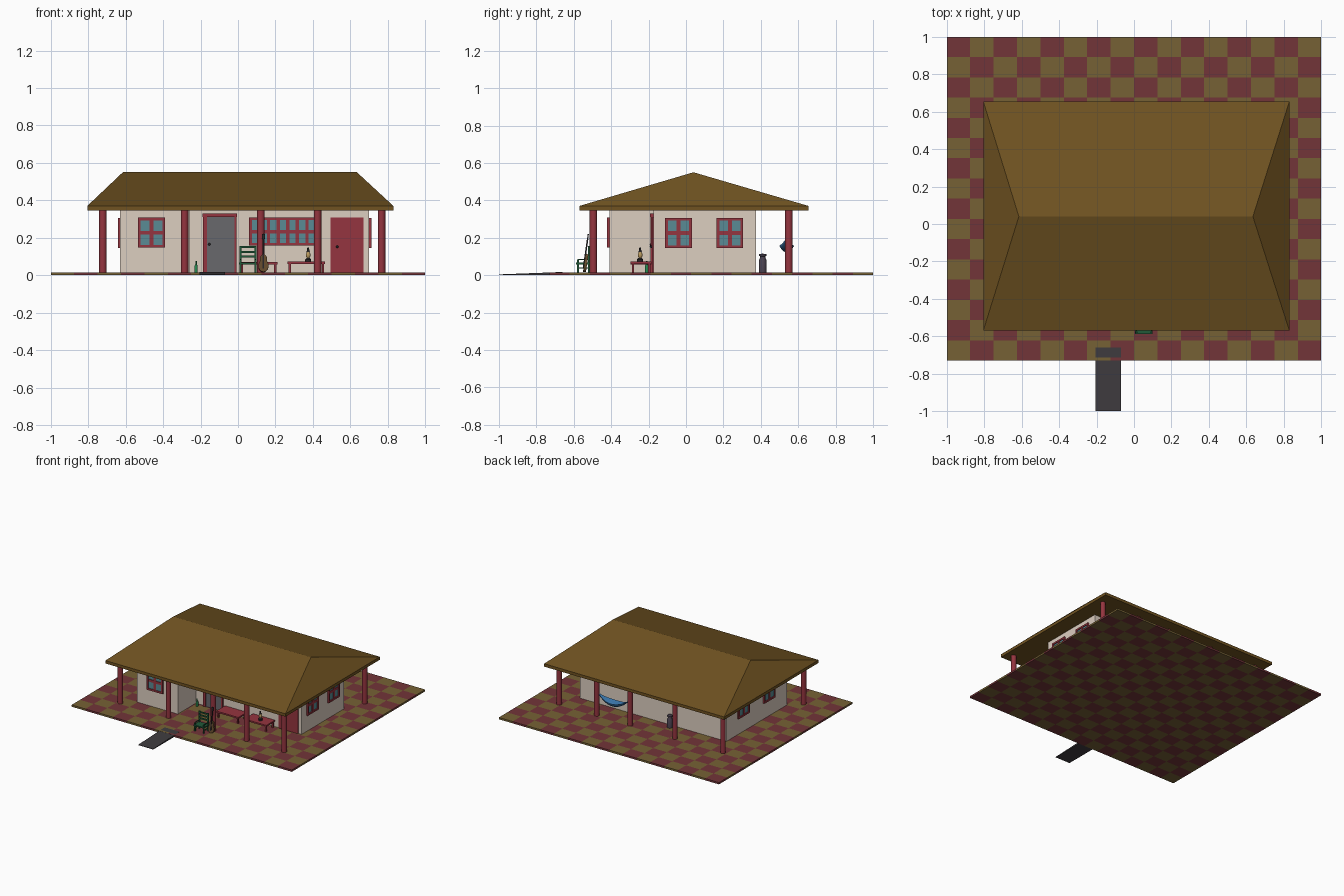
import bpy, bmesh, math
from mathutils import Matrix, Vector

if "Cube" in bpy.data.objects:
    bpy.data.objects.remove(bpy.data.objects["Cube"])


def mat(name, r, g, b):
    m = bpy.data.materials.new(name)
    m.diffuse_color = (r, g, b, 1)
    m.use_nodes = True
    m.node_tree.nodes["Principled BSDF"].inputs["Base Color"].default_value = m.diffuse_color
    return m


RED = mat("red paint", 0.30, 0.035, 0.05)
TILE_R = mat("red tile", 0.17, 0.035, 0.04)
TILE_O = mat("olive tile", 0.18, 0.12, 0.035)
ROOF = mat("thatch", 0.16, 0.085, 0.015)
WALL = mat("plaster", 0.72, 0.62, 0.53)
GLASS = mat("window glass", 0.10, 0.26, 0.30)
GREY = mat("door grey", 0.14, 0.14, 0.15)
PATH = mat("path grey", 0.05, 0.045, 0.05)
GREEN = mat("chair green", 0.015, 0.10, 0.04)
BOTTLE = mat("bottle green", 0.02, 0.25, 0.08)
BLUE = mat("hammock blue", 0.04, 0.17, 0.38)
DARK = mat("dark metal", 0.02, 0.018, 0.02)
CAN = mat("can metal", 0.07, 0.055, 0.08)
WOOD = mat("guitar wood", 0.13, 0.07, 0.025)
AMBER = mat("lamp glass", 0.5, 0.33, 0.12)


def finish(name, bm, *mats):
    me = bpy.data.meshes.new(name)
    bm.normal_update()
    bm.to_mesh(me)
    bm.free()
    for m in mats:
        me.materials.append(m)
    ob = bpy.data.objects.new(name, me)
    bpy.context.collection.objects.link(ob)
    return ob


def boxes(name, m, *parts):
    """One object made of boxes given as (x0, x1, y0, y1, z0, z1)."""
    bm = bmesh.new()
    for x0, x1, y0, y1, z0, z1 in parts:
        c = Vector((x0 + x1, y0 + y1, z0 + z1)) / 2
        s = Matrix.Diagonal((x1 - x0, y1 - y0, z1 - z0, 1))
        bmesh.ops.create_cube(bm, size=1, matrix=Matrix.Translation(c) @ s)
    return finish(name, bm, m)


def lathe(name, m, loc, profile, n=16):
    """Turn (radius, height) points round the z axis."""
    bm = bmesh.new()
    vs = [bm.verts.new((r, 0, z)) for r, z in profile]
    es = [bm.edges.new(p) for p in zip(vs, vs[1:])]
    bmesh.ops.spin(bm, geom=vs + es, axis=(0, 0, 1), cent=(0, 0, 0), angle=2 * math.pi, steps=n)
    bmesh.ops.remove_doubles(bm, verts=bm.verts, dist=1e-5)
    bmesh.ops.recalc_face_normals(bm, faces=bm.faces)
    ob = finish(name, bm, m)
    ob.location = loc
    ob.data.shade_smooth()
    ob.data.set_sharp_from_angle(angle=math.radians(40))
    return ob


def prism(name, m, pts, z0, z1):
    """Extrude an outline upward."""
    bm = bmesh.new()
    f = bm.faces.new([bm.verts.new((x, y, z0)) for x, y in pts])
    r = bmesh.ops.extrude_face_region(bm, geom=[f])
    bmesh.ops.translate(bm, vec=(0, 0, z1 - z0), verts=[v for v in r["geom"] if isinstance(v, bmesh.types.BMVert)])
    bmesh.ops.recalc_face_normals(bm, faces=bm.faces)
    return finish(name, bm, m)


def window(name, loc, angle, w, h, cols=2, bar=0.02):
    """Glass with frame and glazing bars; local -y points outward."""
    a, b, t = w / 2, h / 2, 0.014
    frame = [(-a, a, -0.012, 0.005, -b, -b + t), (-a, a, -0.012, 0.005, b - t, b),
             (-a, -a + t, -0.012, 0.005, -b, b), (a - t, a, -0.012, 0.005, -b, b),
             (-a, a, -0.010, 0.005, -bar / 2, bar / 2)]
    for i in range(1, cols):
        x = -a + w * i / cols
        frame.append((x - bar / 2, x + bar / 2, -0.010, 0.005, -b, b))
    for ob in (boxes(name + "_frame", RED, *frame),
               boxes(name + "_glass", GLASS, (-a + 0.005, a - 0.005, -0.005, 0.004, -b + 0.005, b - 0.005))):
        ob.location = loc
        ob.rotation_euler.z = math.radians(angle)


F = 0.015  # floor height

# checkered floor
bm = bmesh.new()
bmesh.ops.create_grid(bm, x_segments=16, y_segments=16, size=1,
                      matrix=Matrix.Translation((0, 0.135, F)) @ Matrix.Diagonal((1, 0.865, 1, 1)))
for f in bm.faces:
    c = f.calc_center_median()
    i, j = int((c.x + 1) / 0.125), int((c.y + 0.73) / (1.73 / 16))
    f.material_index = (i + j + 1) % 2
floor = finish("tiled_floor", bm, TILE_R, TILE_O)
mod = floor.modifiers.new("thickness", "SOLIDIFY")
mod.thickness, mod.offset = F, -1

# entrance ramp
bm = bmesh.new()
bmesh.ops.create_cube(bm, size=1, matrix=Matrix.Translation((-0.1375, -0.83, 0.005)) @ Matrix.Diagonal((0.135, 0.34, 0.01, 1)))
for v in bm.verts:
    top = v.co.z > 0.005
    v.co.z = ((0.004 if v.co.y < -0.9 else 0.017) if top else 0)
finish("entrance_ramp", bm, PATH)

# walls with the front left room standing forward
prism("walls", WALL, [(-0.63, -0.41), (-0.26, -0.41), (-0.26, -0.175), (0.70, -0.175), (0.70, 0.375), (-0.63, 0.375)], F, 0.35)

# hipped roof
bm = bmesh.new()
eave = [(-0.805, -0.57), (0.83, -0.57), (0.83, 0.655), (-0.805, 0.655)]
lo = [bm.verts.new((x, y, 0.346)) for x, y in eave]
hi = [bm.verts.new((x, y, 0.37)) for x, y in eave]
ra, rb = bm.verts.new((-0.615, 0.04, 0.55)), bm.verts.new((0.635, 0.04, 0.55))
bm.faces.new(lo[::-1])
for i in range(4):
    k = (i + 1) % 4
    bm.faces.new((lo[i], lo[k], hi[k], hi[i]))
for f in ((hi[0], hi[1], rb, ra), (hi[1], hi[2], rb), (hi[2], hi[3], ra, rb), (hi[3], hi[0], ra)):
    bm.faces.new(f)
finish("roof", bm, ROOF)

# porch posts, front and back
for y, side in ((-0.495, "front"), (0.55, "back")):
    for i, x in enumerate((-0.722, -0.285, 0.122, 0.425, 0.767)):
        lathe(f"{side}_post_{i + 1}", RED, (x, y, 0), [(0, F), (0.02, F), (0.02, 0.35), (0, 0.35)])

# windows
window("front_window", (-0.4625, -0.41, 0.227), 0, 0.145, 0.16)
window("long_window", (0.24, -0.175, 0.233), 0, 0.36, 0.15, 7, 0.018)
for i, y in enumerate((-0.04, 0.235)):
    window(f"right_window_{i + 1}", (0.70, y, 0.225), 90, 0.142, 0.16)
for i, y in enumerate((-0.175, 0.16)):
    window(f"left_window_{i + 1}", (-0.63, y, 0.225), -90, 0.145, 0.16)

# main door and side door
boxes("main_door", GREY, (-0.166, -0.018, -0.181, -0.17, F, 0.313))
boxes("main_door_frame", RED, (-0.187, -0.165, -0.189, -0.17, F, 0.325), (-0.02, -0.008, -0.189, -0.17, F, 0.325),
      (-0.19, -0.006, -0.192, -0.17, 0.312, 0.329))
boxes("side_door", RED, (0.495, 0.67, -0.181, -0.17, F, 0.307))
for n, x, z in (("main", -0.153, 0.165), ("side", 0.53, 0.152)):
    bm = bmesh.new()
    bmesh.ops.create_uvsphere(bm, u_segments=10, v_segments=6, radius=0.007, matrix=Matrix.Translation((x, -0.187, z)))
    finish(n + "_door_knob", bm, DARK)

# benches
for n, x0, x1, h in (("bench", 0.01, 0.21, 0.07), ("low_table", 0.265, 0.465, 0.073)):
    legs = [(x, x + 0.012, y, y + 0.012, F, h - 0.01) for x in (x0 + 0.005, x1 - 0.017) for y in (-0.29, -0.202)]
    boxes(n, RED, (x0, x1, -0.297, -0.184, h - 0.012, h), *legs)

# chair
legs = [(x, x + 0.01, -0.583, -0.573, F, 0.08) for x in (0.008, 0.088)]
legs += [(x, x + 0.01, -0.525, -0.515, F, 0.157) for x in (0.008, 0.088)]
slats = [(0.01, 0.096, -0.524, -0.516, z, z + 0.011) for z in (0.094, 0.119, 0.144)]
rails = [(x + 0.002, x + 0.008, -0.58, -0.52, z, z + 0.006) for x in (0.008, 0.088) for z in (0.035, 0.08)]
boxes("chair", GREEN, (0.006, 0.1, -0.587, -0.515, 0.058, 0.068), *legs, *slats, *rails)

# guitar leaning on a post
bm = bmesh.new()
outline = []
for i in range(28):
    t = 2 * math.pi * i / 28
    z = 0.05 - 0.048 * math.cos(t)
    w = 0.033 - 0.010 * z / 0.1 - 0.008 * math.exp(-((z - 0.062) / 0.014) ** 2)
    outline.append((w * math.sin(t), z))
f = bm.faces.new([bm.verts.new((x, -0.008, z)) for x, z in outline])
r = bmesh.ops.extrude_face_region(bm, geom=[f])
bmesh.ops.translate(bm, vec=(0, 0.016, 0), verts=[v for v in r["geom"] if isinstance(v, bmesh.types.BMVert)])
bmesh.ops.recalc_face_normals(bm, faces=bm.faces)
body = finish("guitar_body", bm, WOOD)
neck = boxes("guitar_neck", DARK, (-0.004, 0.004, -0.012, -0.004, 0.02, 0.18), (-0.008, 0.008, -0.011, -0.005, 0.18, 0.205))
for ob in (body, neck):
    ob.location = (0.136, -0.543, F)
    ob.rotation_euler.x = math.radians(-8)

# bottle, milk can and oil lamp
lathe("bottle", BOTTLE, (-0.224, -0.21, F), [(0, 0), (0.009, 0), (0.009, 0.033), (0.004, 0.044), (0.004, 0.06), (0, 0.06)], 12)
lathe("milk_can", CAN, (-0.14, 0.41, F), [(0, 0), (0.021, 0), (0.021, 0.065), (0.014, 0.078), (0.014, 0.086),
                                          (0.02, 0.088), (0.02, 0.098), (0, 0.1)])
lamp = (0.375, -0.245, 0.073)
lathe("lamp_base", DARK, lamp, [(0, 0), (0.016, 0), (0.016, 0.012), (0.008, 0.02), (0, 0.02)], 12)
lathe("lamp_glass", AMBER, lamp, [(0.007, 0.019), (0.013, 0.03), (0.012, 0.04), (0.007, 0.052)], 12)
lathe("lamp_cap", DARK, lamp, [(0.011, 0.05), (0.006, 0.058), (0.005, 0.073), (0, 0.075)], 12)

# hammock between two back posts
bm = bmesh.new()
bmesh.ops.create_grid(bm, x_segments=14, y_segments=8, size=1)
for v in bm.verts:
    u, s = v.co.x, v.co.y
    w = 0.006 + 0.031 * math.cos(u * math.pi / 2)
    v.co = (0.285 + 0.125 * u, 0.538 + w * s, 0.125 + 0.06 * u * u + 0.9 * w * s * s)
for f in bm.faces:
    f.smooth = True
hammock = finish("hammock", bm, BLUE)
hammock.modifiers.new("cloth", "SOLIDIFY").thickness = 0.003
for n, x0, x1 in (("left", 0.135, 0.163), ("right", 0.407, 0.43)):
    boxes(f"hammock_rope_{n}", BLUE, (x0, x1, 0.538, 0.544, 0.184, 0.19))
